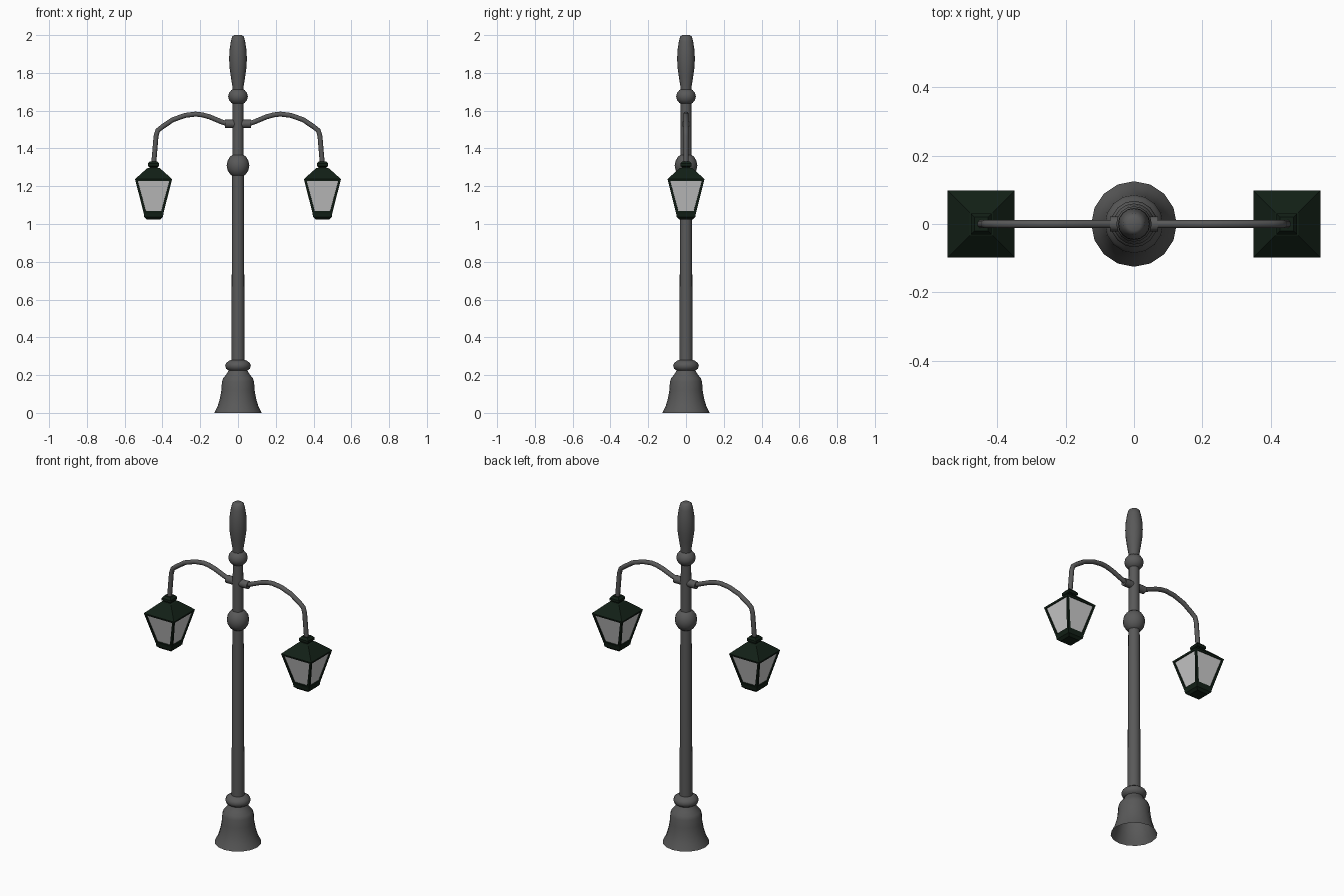
import bpy, bmesh, math
from mathutils import Vector

if "Cube" in bpy.data.objects:
    bpy.data.objects.remove(bpy.data.objects["Cube"])


def material(name, rgb):
    m = bpy.data.materials.new(name)
    m.diffuse_color = (*rgb, 1)
    m.use_nodes = True
    m.node_tree.nodes["Principled BSDF"].inputs["Base Color"].default_value = m.diffuse_color
    return m


IRON = material("iron", (0.10, 0.10, 0.10))
DARK = material("dark_green", (0.006, 0.014, 0.008))
GLASS = material("glass", (0.65, 0.65, 0.65))


def finish(name, bm, mats, smooth=None):
    me = bpy.data.meshes.new(name)
    bm.normal_update()
    bm.to_mesh(me)
    bm.free()
    ob = bpy.data.objects.new(name, me)
    bpy.context.collection.objects.link(ob)
    for m in mats:
        me.materials.append(m)
    if smooth:
        bpy.ops.object.select_all(action='DESELECT')
        ob.select_set(True)
        bpy.context.view_layer.objects.active = ob
        bpy.ops.object.shade_smooth_by_angle(angle=math.radians(smooth))
    return ob


def loft(bm, rings, sides, turn=0.0, cx=0.0, cap_low=True):
    """Stack of regular polygon rings (radius, z); returns faces per level."""
    loops = []
    for r, z in rings:
        loops.append([bm.verts.new((cx + r * math.cos(turn + 2 * math.pi * i / sides),
                                    r * math.sin(turn + 2 * math.pi * i / sides), z))
                      for i in range(sides)])
    levels = []
    for a, b in zip(loops, loops[1:]):
        levels.append([bm.faces.new((a[i], a[(i + 1) % sides], b[(i + 1) % sides], b[i]))
                       for i in range(sides)])
    if cap_low:
        bm.faces.new(loops[0][::-1])
    bm.faces.new(loops[-1])
    return levels


def turned(name, rings, cap_low=True):
    bm = bmesh.new()
    loft(bm, rings, 16, cap_low=cap_low)
    return finish(name, bm, [IRON], 50)


def ball(z, r, h, n=8):
    return [(max(r * math.sin(math.pi * k / n), 0.02), z - h * math.cos(math.pi * k / n))
            for k in range(1, n)]


# Bell-shaped base, open underneath
turned("base", [(0.125, 0), (0.108, 0.035), (0.096, 0.075), (0.088, 0.12), (0.085, 0.165),
                (0.078, 0.185), (0.062, 0.203), (0.05, 0.225), (0.062, 0.233), (0.068, 0.25),
                (0.062, 0.265), (0.045, 0.277), (0.035, 0.28)], cap_low=False)
# Shaft and its ball ornaments
turned("shaft", [(0.035, 0.27), (0.034, 0.53), (0.031, 1.2), (0.028, 1.65)])
turned("middle_ball", ball(1.31, 0.06, 0.065))
turned("upper_ball", ball(1.675, 0.052, 0.046))
# Finial
turned("finial", [(0.028, 1.7), (0.03, 1.73), (0.038, 1.78), (0.045, 1.83), (0.047, 1.875),
                  (0.045, 1.92), (0.038, 1.965), (0.031, 1.992), (0.02, 2.0)])


def tube(name, points, radius, sides=10):
    """Round tube swept along points in the xz plane."""
    pts = [Vector((x, 0, z)) for x, z in points]
    bm = bmesh.new()
    loops = []
    for i, p in enumerate(pts):
        t = (pts[min(i + 1, len(pts) - 1)] - pts[max(i - 1, 0)]).normalized()
        n = Vector((0, 1, 0)).cross(t)
        loops.append([bm.verts.new(p + radius * (n * math.cos(a) + Vector((0, 1, 0)) * math.sin(a)))
                      for a in (2 * math.pi * k / sides for k in range(sides))])
    for a, b in zip(loops, loops[1:]):
        for k in range(sides):
            bm.faces.new((a[k], a[(k + 1) % sides], b[(k + 1) % sides], b[k]))
    bm.faces.new(loops[0])
    bm.faces.new(loops[-1])
    bmesh.ops.recalc_face_normals(bm, faces=bm.faces)
    return finish(name, bm, [IRON], 50)


# Socket holding both arms
tube("arm_socket", [(-0.07, 1.53), (0.07, 1.53)], 0.022, 12)

LX = 0.447
ARM = [(0.05, 1.528), (0.09, 1.542), (0.15, 1.567), (0.19, 1.578), (0.225, 1.582),
       (0.28, 1.575), (0.345, 1.552), (0.40, 1.515), (0.425, 1.495), (0.434, 1.465), (LX, 1.31)]


def lantern(name, cx):
    q = math.sqrt(2)
    bm = bmesh.new()
    rings = [(0.036, 1.025), (0.05, 1.038), (0.052, 1.055), (0.098, 1.238),
             (0.034, 1.295), (0.022, 1.298), (0.022, 1.302), (0.03, 1.306),
             (0.03, 1.32), (0.02, 1.332)]
    levels = loft(bm, [(h * q, z) for h, z in rings], 4, math.pi / 4, cx)
    bm.normal_update()
    # Recessed glass panes in the four tapered sides
    panes = levels[2]
    bmesh.ops.inset_individual(bm, faces=panes, thickness=0.017, depth=0)
    for f in panes:
        f.material_index = 1
    bmesh.ops.inset_individual(bm, faces=panes, thickness=0.0005, depth=-0.006)
    for f in bm.faces:
        f.material_index = 1 if f in panes else 0
    finish(name, bm, [DARK, GLASS])


# Arms and lanterns on both sides
for side, s in (("left", -1), ("right", 1)):
    tube(side + "_arm", [(s * x, z) for x, z in ARM], 0.013)
    lantern(side + "_lantern", s * LX)
